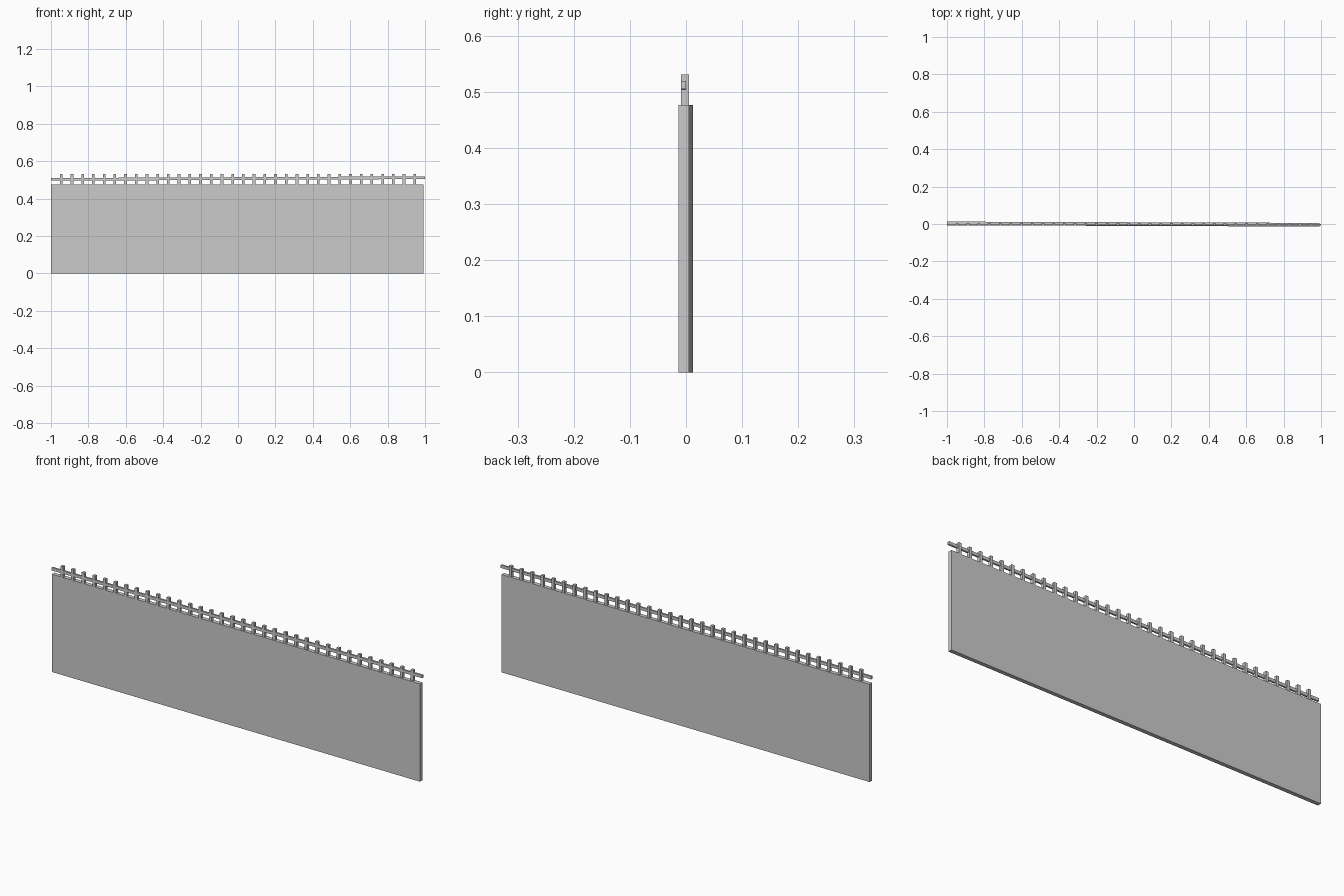
import bpy
from math import atan2

if "Cube" in bpy.data.objects:
    bpy.data.objects.remove(bpy.data.objects["Cube"])


def box(name, center, size, rot=(0, 0, 0)):
    bpy.ops.mesh.primitive_cube_add(size=1, location=center, rotation=rot)
    ob = bpy.context.object
    ob.name = name
    ob.scale = size
    return ob


# solid wall panel, turned very slightly about the vertical axis
box("wall_panel", (-0.004, -0.0005, 0.2385), (1.992, 0.0195, 0.477),
    (0, 0, -atan2(0.007, 1.992)))

# row of square posts along the top edge
COUNT = 34
for i in range(COUNT):
    x = -0.945 + 1.89 * i / (COUNT - 1)
    box("rail_post", (x, -0.0015, 0.503), (0.0143, 0.0143, 0.055))

# handrail, rising slightly to the right, flush with the post fronts
box("handrail", (0, -0.0043, 0.5075), (2.0, 0.0088, 0.0143),
    (0, -atan2(0.009, 2.0), 0))
